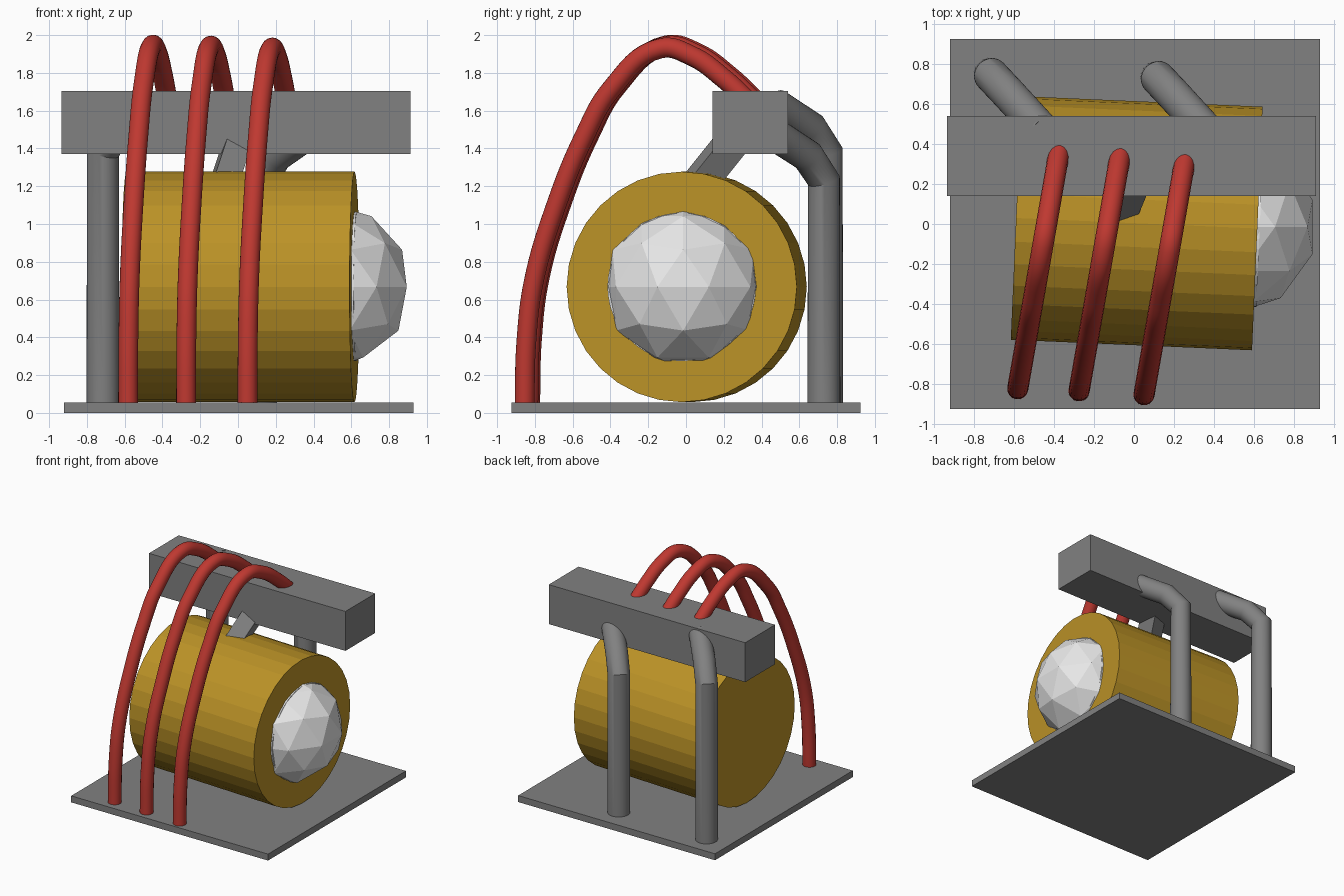
import bpy
from math import radians
from mathutils import Vector, Matrix

if "Cube" in bpy.data.objects:
    bpy.data.objects.remove(bpy.data.objects["Cube"], do_unlink=True)


def material(name, rgb):
    m = bpy.data.materials.new(name)
    m.use_nodes = True
    m.diffuse_color = (*rgb, 1)
    m.node_tree.nodes["Principled BSDF"].inputs["Base Color"].default_value = (*rgb, 1)
    return m


GREY = material("grey metal", (0.22, 0.22, 0.22))
GOLD = material("gold paint", (0.50, 0.29, 0.02))
RED = material("red rubber", (0.52, 0.04, 0.03))
WHITE = material("pale glass", (0.80, 0.80, 0.80))


def finish(name, mat):
    ob = bpy.context.object
    ob.name = name
    ob.data.materials.append(mat)
    return ob


def box(name, low, high, mat):
    low, high = Vector(low), Vector(high)
    bpy.ops.mesh.primitive_cube_add(size=1, location=(low + high) / 2)
    ob = finish(name, mat)
    ob.data.transform(Matrix.Diagonal((*(high - low), 1)))
    return ob


def cylinder(name, start, end, radius, sides, mat):
    start, end = Vector(start), Vector(end)
    axis = end - start
    bpy.ops.mesh.primitive_cylinder_add(vertices=sides, radius=radius, depth=axis.length,
                                        location=(start + end) / 2)
    ob = finish(name, mat)
    ob.rotation_euler = axis.to_track_quat('Z', 'Y').to_euler()
    return ob


def tube(name, points, radius, mat, curved, resolution):
    cu = bpy.data.curves.new(name, 'CURVE')
    cu.dimensions = '3D'
    cu.bevel_depth = radius
    cu.bevel_resolution = resolution
    cu.use_fill_caps = True
    cu.resolution_u = 8
    sp = cu.splines.new('BEZIER')
    sp.bezier_points.add(len(points) - 1)
    for bp, p in zip(sp.bezier_points, points):
        bp.co = p
        bp.handle_left_type = bp.handle_right_type = 'AUTO' if curved else 'VECTOR'
    if not curved:
        sp.resolution_u = 1
    ob = bpy.data.objects.new(name, cu)
    bpy.context.collection.objects.link(ob)
    bpy.ops.object.select_all(action='DESELECT')
    ob.select_set(True)
    bpy.context.view_layer.objects.active = ob
    bpy.ops.object.convert(target='MESH')
    bpy.ops.object.shade_smooth_by_angle(angle=radians(28))
    return finish(name, mat)


# Base plate and overhead beam
box("base_plate", (-0.92, -0.925, 0), (0.93, 0.925, 0.055), GREY)
box("top_beam", (-0.935, 0.14, 1.37), (0.912, 0.54, 1.705), GREY)

# Drum lying slightly askew, with a pale disc and faceted lens on one end
left_end, right_end = Vector((-0.59, 0.03, 0.667)), Vector((0.617, -0.0225, 0.667))
along = (right_end - left_end).normalized()
cylinder("drum", left_end, right_end, 0.61, 32, GOLD)
cylinder("lens_ring", right_end - along * 0.05, right_end + along * 0.012, 0.393, 48, WHITE)
bpy.ops.mesh.primitive_ico_sphere_add(subdivisions=2, radius=0.44, location=(0.475, -0.015, 0.667))
finish("lens", WHITE)

# Slanted bracket joining the drum to the beam
d = Vector((0.05, 0.12, 0.15)).normalized()
u = Vector((0.875, 0, -0.48))
u = (u - d * u.dot(d)).normalized()
v = d.cross(u)
bracket = box("bracket", (0, 0, -0.3), (0.135, 0.15, 0.15), GREY)
corner = Vector((-0.058, 0.14, 1.45))
frame = Matrix((u, v, d)).transposed().to_4x4()
bracket.matrix_world = Matrix.Translation(corner) @ frame @ Matrix.Translation(bracket.location)

# Bent support posts behind the drum
for name, x, y, bend in (("right_post", -0.715, 0.745, 1.38), ("left_post", 0.12, 0.73, 1.23)):
    path = [(x, y, 0.04), (x, y, bend), (x + 0.08, y - 0.085, bend + 0.13),
            (x + 0.25, y - 0.27, bend + 0.25)]
    tube(name, path, 0.087, GREY, False, 14)

# Three hoses arching from the base over to the beam
profile = [(-0.835, 0.04), (-0.825, 0.39), (-0.785, 0.71), (-0.667, 1.11), (-0.52, 1.47),
           (-0.375, 1.725), (-0.115, 1.94), (0.05, 1.9), (0.22, 1.78), (0.38, 1.63)]
for name, x, dy in (("right_hose", -0.582, 0.01), ("middle_hose", -0.275, 0), ("left_hose", 0.05, -0.02)):
    path = [(x + (y + 0.835) * 0.175, y + dy, z + dy / 2) for y, z in profile]
    tube(name, path, 0.053, RED, True, 6)
